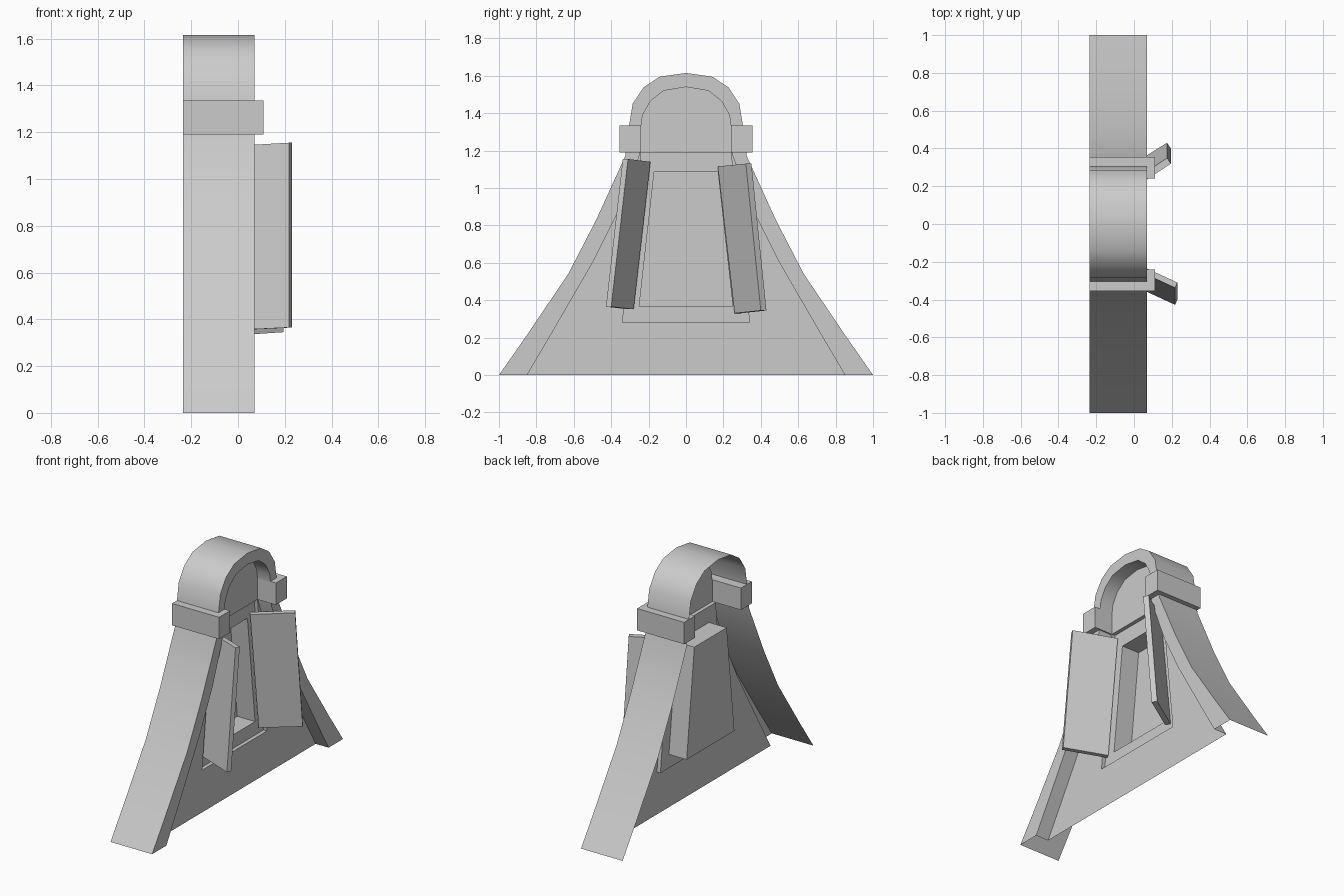
import bpy, bmesh

if "Cube" in bpy.data.objects:
    bpy.data.objects.remove(bpy.data.objects["Cube"])

BACK, FRONT, WALL, FRAME, PANE = -0.235, 0.07, -0.025, -0.05, -0.18

# half profiles (y, z) from foot to crown
OUTER = [(1, 0), (.86, .2), (.63, .54), (.48, .83), (.325, 1.17), (.305, 1.33),
         (.285, 1.45), (.225, 1.54), (.14, 1.595), (0, 1.615)]
INNER = [(.85, 0), (.72, .22), (.5, .6), (.37, .86), (.25, 1.17), (.24, 1.33),
         (.232, 1.39), (.19, 1.465), (.12, 1.52), (0, 1.54)]
OPEN = [(-.34, .28), (.34, .28), (.24, 1.19), (-.24, 1.19)]
GLASS = [(-.25, .37), (.25, .37), (.17, 1.085), (-.17, 1.085)]


def full(half):
    return half + [(-y, z) for y, z in half[-2::-1]]


def at(x, pts):
    return [(x, y, z) for y, z in pts]


def strip(a, b, closed=False):
    n = len(a)
    return [[a[i], a[(i + 1) % n], b[(i + 1) % n], b[i]]
            for i in range(n if closed else n - 1)]


def build(name, faces, smooth=False):
    bm = bmesh.new()
    for f in faces:
        bm.faces.new([bm.verts.new(p) for p in f])
    bmesh.ops.remove_doubles(bm, verts=bm.verts, dist=0.0005)
    bmesh.ops.recalc_face_normals(bm, faces=bm.faces)
    me = bpy.data.meshes.new(name)
    bm.to_mesh(me)
    bm.free()
    ob = bpy.data.objects.new(name, me)
    bpy.context.collection.objects.link(ob)
    if smooth:
        bpy.context.view_layer.objects.active = ob
        ob.select_set(True)
        bpy.ops.object.shade_smooth_by_angle(angle=0.55)
        ob.select_set(False)
    return ob


def prism(name, a, b):
    return build(name, [a, b] + strip(a, b, True))


# flared surround: outer skin, front band and inner return to the wall
o, i = full(OUTER), full(INNER)
build("arched_surround", strip(at(BACK, o), at(FRONT, o))
      + strip(at(FRONT, o), at(FRONT, i))
      + strip(at(FRONT, i), at(WALL, i)), smooth=True)

# recessed wall around the window opening
walls = []
for s in (1, -1):
    side = [(0, 0)] + INNER[:5] + [(.24, 1.19), (.34, .28), (0, .28)]
    top = [(0, 1.19), (.24, 1.19), (.25, 1.17)] + INNER[5:]
    walls += [at(WALL, [(s * y, z) for y, z in p]) for p in (side, top)]
build("wall", walls)

# window frame with the deep niche behind it
build("window_niche", strip(at(WALL, OPEN), at(FRAME, OPEN), True)
      + strip(at(FRAME, OPEN), at(FRAME, GLASS), True)
      + strip(at(FRAME, GLASS), at(PANE, GLASS), True)
      + [at(PANE, GLASS)])

# collar blocks at the spring of the arch
for s, side in ((1, "right"), (-1, "left")):
    sec = [(s * .24, 1.19), (s * .355, 1.19), (s * .355, 1.335), (s * .24, 1.335)]
    prism("collar_" + side, at(BACK, sec), at(.11, sec))


# open shutters: hinge and free edges, thickened away from the window
def shutter(name, face, dx, dy):
    prism(name, face, [(x + dx, y + dy, z) for x, y, z in face])


shutter("shutter_right", [(-.03, .26, .33), (.195, .40, .345),
                          (.195, .32, 1.13), (-.03, .17, 1.115)], -.02, .03)
shutter("shutter_left", [(-.03, -.28, .352), (.23, -.40, .365),
                         (.23, -.31, 1.155), (-.03, -.19, 1.14)], -.012, -.028)
